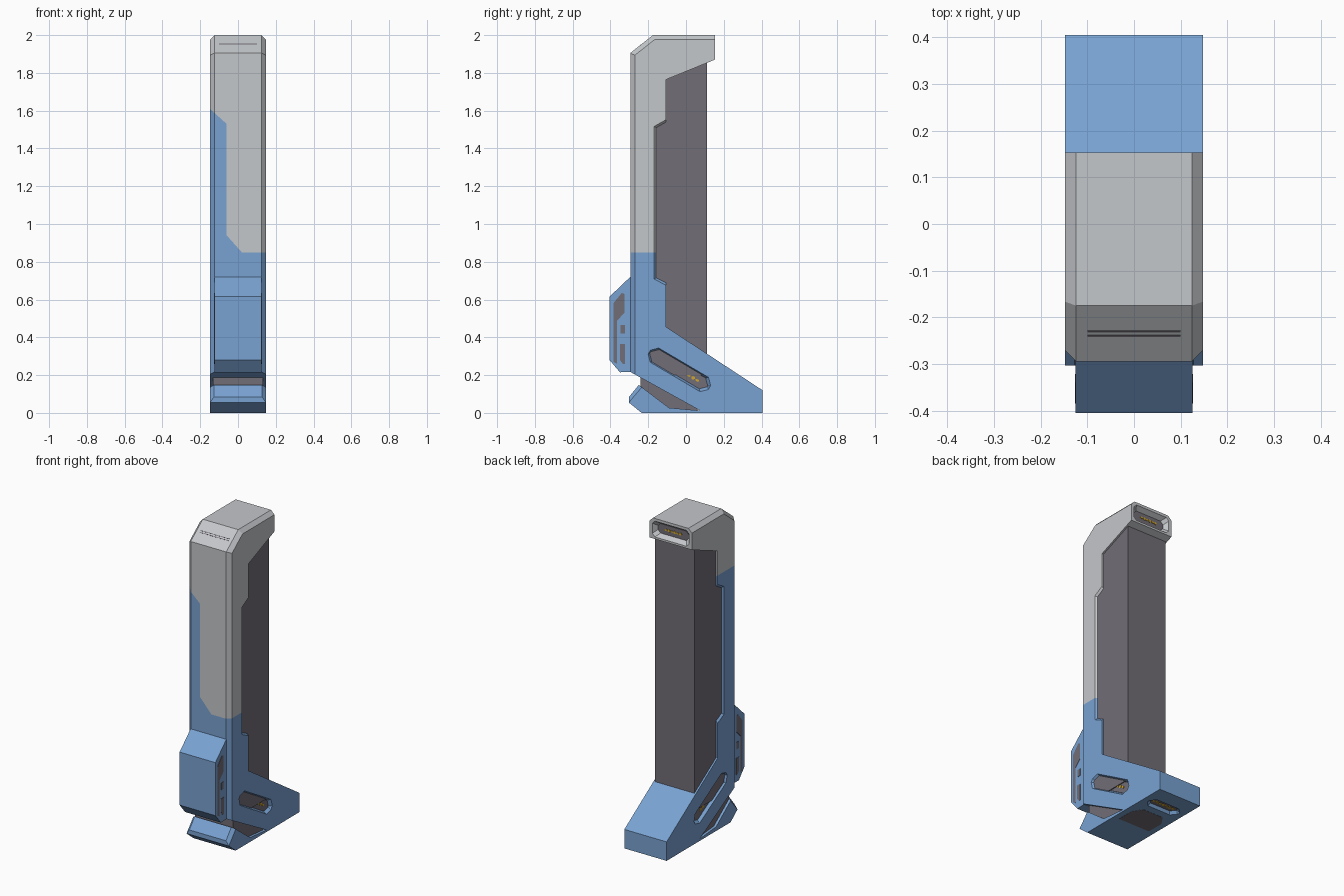
import bpy, bmesh, math
from mathutils import Vector, Matrix

if "Cube" in bpy.data.objects:
    bpy.data.objects.remove(bpy.data.objects["Cube"])


def material(name, rgb):
    m = bpy.data.materials.new(name)
    m.diffuse_color = (*rgb, 1)
    m.use_nodes = True
    m.node_tree.nodes["Principled BSDF"].inputs["Base Color"].default_value = m.diffuse_color
    return m


BLUE = material("steel_blue", (0.19, 0.36, 0.64))
GREY = material("light_grey", (0.55, 0.57, 0.59))
DARK = material("dark_grey", (0.17, 0.155, 0.18))
YELLOW = material("amber", (0.62, 0.38, 0.03))
X, Y, Z = Vector((1, 0, 0)), Vector((0, 1, 0)), Vector((0, 0, 1))


def frame(u, v, n, origin=(0, 0, 0)):
    m = Matrix((u, v, n)).transposed().to_4x4()
    m.translation = Vector(origin)
    return m


SIDE = frame(Y, Z, X)   # profiles drawn in (y, z), extruded along x


def add_loft(bm, mtx, lower, upper, n0, n1):
    """Closed solid between two outlines with equal point counts."""
    a = [bm.verts.new(mtx @ Vector((u, v, n0))) for u, v in lower]
    b = [bm.verts.new(mtx @ Vector((u, v, n1))) for u, v in upper]
    bm.faces.new(a[::-1])
    bm.faces.new(b)
    k = len(a)
    for i in range(k):
        j = (i + 1) % k
        bm.faces.new((a[i], a[j], b[j], b[i]))


def finish(bm, name, *mats):
    bmesh.ops.recalc_face_normals(bm, faces=bm.faces[:])
    me = bpy.data.meshes.new(name)
    bm.to_mesh(me)
    bm.free()
    for m in mats:
        me.materials.append(m)
    ob = bpy.data.objects.new(name, me)
    bpy.context.collection.objects.link(ob)
    return ob


def prism(name, outlines, mtx, n0, n1, mat):
    bm = bmesh.new()
    for o in outlines:
        add_loft(bm, mtx, o, o, n0, n1)
    return finish(bm, name, mat)


def rect(u0, u1, v0, v1):
    return [(u0, v0), (u1, v0), (u1, v1), (u0, v1)]


def octagon(hu, hv, c):
    return [(-hu + c, -hv), (hu - c, -hv), (hu, -hv + c), (hu, hv - c),
            (hu - c, hv), (-hu + c, hv), (-hu, hv - c), (-hu, -hv + c)]


# --- outer shell: column, hooked cap, heel wedge and toe in one side profile
front_chain = [(-0.295, 0.217), (-0.295, 1.905), (-0.175, 2.0), (0.153, 2.0)]
lip_chain = [(-0.105, 1.54), (-0.158, 1.51), (-0.158, 0.715), (-0.105, 0.688)]
toe_chain = [(-0.303, 0.083), (-0.25, 0.148)]
profile = (front_chain + [(0.153, 1.87), (-0.105, 1.765)] + lip_chain
           + [(-0.105, 0.455), (0.405, 0.12), (0.405, 0), (-0.235, 0), (-0.303, 0.055)]
           + toe_chain + [(-0.09, 0.027), (0.075, 0.012)])
W = 0.148
bm = bmesh.new()
add_loft(bm, SIDE, profile, profile, -W, W)
bmesh.ops.recalc_face_normals(bm, faces=bm.faces[:])


def chain_edges(chain):
    pairs = list(zip(chain, chain[1:]))

    def on(v, p):
        return abs(v.co.y - p[0]) < 1e-4 and abs(v.co.z - p[1]) < 1e-4
    out = []
    for e in bm.edges:
        a, b = e.verts
        if any((on(a, p) and on(b, q)) or (on(a, q) and on(b, p)) for p, q in pairs):
            out.append(e)
    return out


for chain, width in ((front_chain, 0.024), (lip_chain, 0.011), (toe_chain, 0.02)):
    bmesh.ops.bevel(bm, geom=chain_edges(chain), offset=width, offset_type='OFFSET',
                    segments=1, profile=0.5, affect='EDGES')

# cut along the borders of the two-tone paint, then colour by side of the border
bmesh.ops.triangulate(bm, faces=bm.faces[:])
for co, no in (((0, 0, 0.85), (0, 0, 1)), ((-0.06, 0, 0), (1, 0, 0)),
               ((-0.06, 0, 1.53), (0.9, 0, 1)), ((-0.06, 0, 0.94), (1.125, 0, 1))):
    bmesh.ops.bisect_plane(bm, geom=bm.verts[:] + bm.edges[:] + bm.faces[:],
                           plane_co=co, plane_no=no, dist=1e-5)
for f in bm.faces:
    c = f.calc_center_median()
    blue = (c.z < 0.85 or (c.x < -0.06 and c.z + 0.9 * c.x < 1.476)
            or c.z + 1.125 * c.x < 0.8725)
    f.material_index = 0 if blue else 1
bmesh.ops.dissolve_limit(bm, angle_limit=0.01, verts=bm.verts[:], edges=bm.edges[:],
                         delimit={'MATERIAL'})
shell = finish(bm, "outer_shell", BLUE, GREY)


# --- recessed panels: tapered cutter, dark floor plate, amber bead strip
def recess(name, mtx, hu, hv, c, depth, inset, mat, beads):
    def ring(t):
        return octagon(hu - t, hv - t, c)
    bm = bmesh.new()
    add_loft(bm, mtx, ring(inset), ring(-inset * 0.01 / depth), -depth, 0.01)
    cutter = finish(bm, name + "_cutter", mat)
    cutter.hide_render = True
    cutter.hide_viewport = False
    cutter.display_type = 'WIRE'
    mod = shell.modifiers.new(name, 'BOOLEAN')
    mod.operation = 'DIFFERENCE'
    mod.solver = 'EXACT'
    mod.object = cutter
    prism(name + "_floor", [ring(inset)], mtx, -depth - 0.002, -depth + 0.003, DARK)
    u0, u1, count, r = beads
    step = (u1 - u0) / (count - 1)
    hexes = [[(u0 + i * step + r * 1.1 * math.cos(a * math.pi / 3),
               r * (0.7 + 0.3 * (i % 2)) * math.sin(a * math.pi / 3))
              for a in range(6)] for i in range(count)]
    prism(name + "_beads", hexes, mtx, -depth + 0.003, -depth + 0.006, YELLOW)


ang = math.radians(30.5)
along = Vector((0, math.cos(ang), -math.sin(ang)))
across = Vector((0, math.sin(ang), math.cos(ang)))
for s, label in ((1, "right"), (-1, "left")):
    recess(label + "_heel_slot", frame(along * s, across, X * s, (s * W, -0.035, 0.228)),
           0.185, 0.044, 0.032, 0.02, 0.011, BLUE, (-0.13 * s - 0.02, 0.13 * s - 0.02, 11, 0.01)
           if s > 0 else (-0.09, 0.15, 11, 0.01))
recess("cap_rear_window", frame(-X, Z, Y, (0, 0.153, 1.933)),
       0.128, 0.05, 0.018, 0.03, 0.02, GREY, (-0.05, 0.05, 6, 0.009))
recess("sole_slot", frame(X, -Y, -Z, (0, 0.26, 0)),
       0.11, 0.042, 0.03, 0.02, 0.011, BLUE, (-0.07, 0.07, 7, 0.01))

# --- dark inner core of the column
prism("inner_core", [rect(-0.2, 0.112, 0.2, 1.9)], SIDE, -0.137, 0.137, DARK)

# --- dark ankle filling the gap between heel wedge and toe
prism("ankle_core", [[(-0.24, 0.21), (-0.24, 0.10), (-0.09, 0.013), (0.06, 0.013),
                      (0.06, 0.1)]], SIDE, -0.132, 0.132, DARK)

# --- dark sole pad
prism("sole_pad", [[(-0.07, 0.17), (0.07, 0.17), (0.11, 0.11), (0.11, 0.0),
                    (-0.11, 0.0), (-0.11, 0.11)]], Matrix(), -0.001, 0.002, DARK)

# --- knee block on the front
prism("knee_block", [[(-0.28, 0.735), (-0.295, 0.72), (-0.405, 0.615), (-0.405, 0.28),
                      (-0.35, 0.215), (-0.28, 0.217)]], SIDE, -0.125, 0.125, BLUE)

# --- dark inlays on both sides of the knee block
inlays = [[(-0.385, 0.27), (-0.364, 0.26), (-0.364, 0.49), (-0.325, 0.53), (-0.325, 0.63),
           (-0.34, 0.635), (-0.385, 0.58)],
          rect(-0.347, -0.324, 0.42, 0.465),
          [(-0.35, 0.28), (-0.335, 0.26), (-0.322, 0.26), (-0.322, 0.365), (-0.35, 0.365)]]
for s, label in ((1, "right"), (-1, "left")):
    prism(label + "_knee_inlay", [[(u * s, v) for u, v in o] for o in inlays],
          frame(Y * s, Z, X * s), 0.122, 0.127, DARK)

# --- two thin grooves on the sloped brow of the cap
slope = Vector((0, 0.12, 0.095)).normalized()
prism("brow_grooves", [rect(-0.1, 0.1, d, d + 0.004) for d in (-0.008, 0.004)],
      frame(X, slope, X.cross(slope), (0, -0.235, 1.9525)), -0.002, 0.001, DARK)
